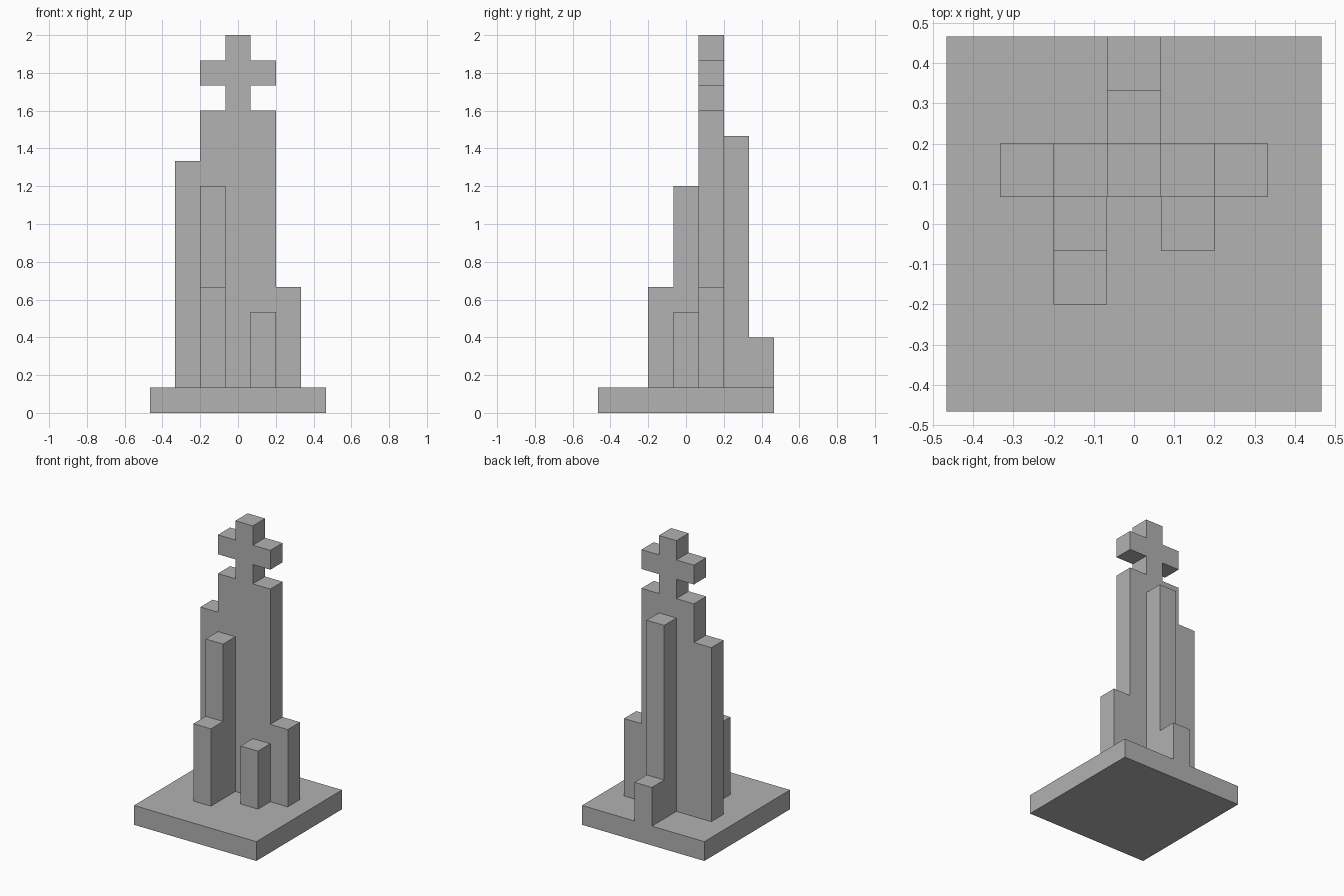
import bpy
import bmesh
from mathutils import Vector

cube = bpy.data.objects.get("Cube")
if cube:
    bpy.data.objects.remove(cube, do_unlink=True)

U = 2 / 15  # one block

# Single stone colour
stone = bpy.data.materials.new("stone_grey")
stone.use_nodes = True
grey = (0.445, 0.445, 0.445, 1)
stone.diffuse_color = grey
bsdf = next(n for n in stone.node_tree.nodes if n.type == 'BSDF_PRINCIPLED')
bsdf.inputs["Base Color"].default_value = grey


def slab(name, outline, axis, start, depth):
    """Extrude an outline of (across, up) blocks along x or y."""
    bm = bmesh.new()
    place = (lambda a, z: (start, a, z)) if axis == 'x' else (lambda a, z: (a, start, z))
    face = bm.faces.new([bm.verts.new(Vector(place(a, z)) * U) for a, z in outline])
    ext = bmesh.ops.extrude_face_region(bm, geom=[face])
    shift = Vector((depth, 0, 0) if axis == 'x' else (0, depth, 0)) * U
    bmesh.ops.translate(bm, vec=shift,
                        verts=[g for g in ext["geom"] if isinstance(g, bmesh.types.BMVert)])
    bmesh.ops.recalc_face_normals(bm, faces=bm.faces)
    mesh = bpy.data.meshes.new(name)
    bm.to_mesh(mesh)
    bm.free()
    mesh.materials.append(stone)
    obj = bpy.data.objects.new(name, mesh)
    bpy.context.collection.objects.link(obj)
    return obj


def rect(a0, a1, z0, z1):
    return [(a0, z0), (a1, z0), (a1, z1), (a0, z1)]


# Square plinth
slab("base", rect(-3.5, 3.5, 0, 1), 'y', -3.5, 7)

# Main stepped wall topped by a cross
right_side = [(2.5, 1), (2.5, 5), (1.5, 5), (1.5, 12), (.5, 12), (.5, 13),
              (1.5, 13), (1.5, 14), (.5, 14), (.5, 15)]
left_side = [(-a, z) for a, z in reversed(right_side[3:])]
left_side += [(-1.5, 10), (-2.5, 10), (-2.5, 1)]
slab("cross_wall", right_side + left_side, 'y', .5, 1)

# Stepped buttresses behind and in front
slab("back_buttress", [(1.5, 1), (3.5, 1), (3.5, 3), (2.5, 3), (2.5, 11), (1.5, 11)],
     'x', -.5, 1)
slab("front_right_buttress", [(.5, 1), (.5, 9), (-.5, 9), (-.5, 5), (-1.5, 5), (-1.5, 1)],
     'x', -1.5, 1)
slab("front_left_buttress", rect(-.5, .5, 1, 4), 'x', .5, 1)
